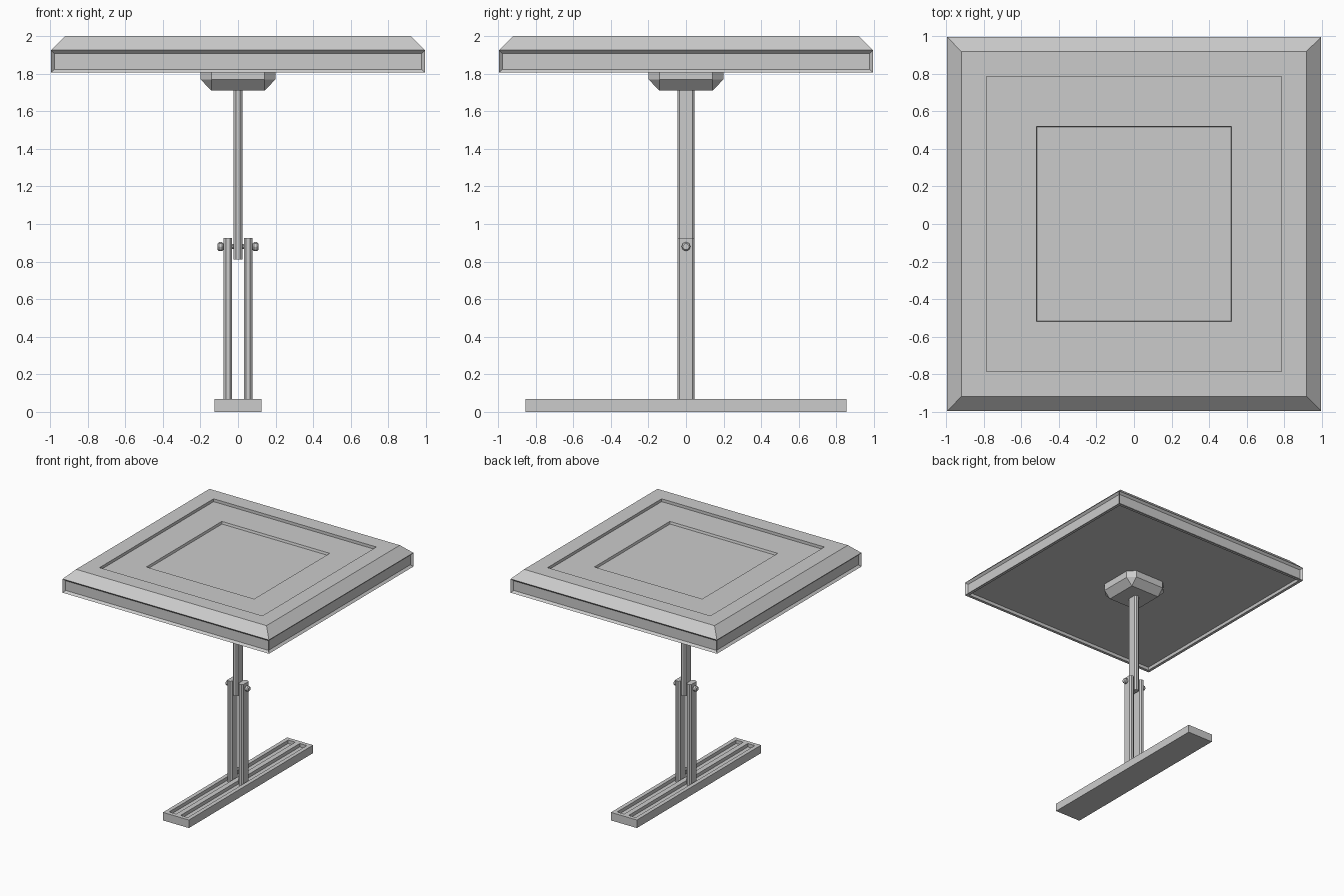
import bpy, bmesh
from math import pi
from mathutils import Matrix

if "Cube" in bpy.data.objects:
    bpy.data.objects.remove(bpy.data.objects["Cube"])


def finish(bm, name):
    bmesh.ops.recalc_face_normals(bm, faces=bm.faces)
    me = bpy.data.meshes.new(name)
    bm.to_mesh(me)
    bm.free()
    ob = bpy.data.objects.new(name, me)
    bpy.context.collection.objects.link(ob)
    return ob


def loft(bm, rings):
    """Skin a list of equal-length point rings and cap both ends."""
    loops = [[bm.verts.new(p) for p in r] for r in rings]
    n = len(loops[0])
    sides = []
    for a, b in zip(loops, loops[1:]):
        sides.append([bm.faces.new((a[i], a[(i + 1) % n], b[(i + 1) % n], b[i]))
                      for i in range(n)])
    bm.faces.new(loops[0][::-1])
    bm.faces.new(loops[-1])
    return sides


def rect(hx, hy, z, cx=0):
    return [(cx - hx, -hy, z), (cx + hx, -hy, z), (cx + hx, hy, z), (cx - hx, hy, z)]


def octagon(hx, hy, cut, z, cx=0):
    a, b = hx - cut, hy - cut
    pts = [(-a, -hy), (a, -hy), (hx, -b), (hx, b), (a, hy), (-a, hy), (-hx, b), (-hx, -b)]
    return [(cx + x, y, z) for x, y in pts]


# Table top: bevelled slab, stepped recess on top, shallow recess underneath
bm = bmesh.new()
profile = [(0.965, 1.83), (0.97, 1.805), (0.995, 1.805), (0.995, 1.925), (0.918, 2.0),
           (0.785, 2.0), (0.785, 1.975), (0.52, 1.975), (0.515, 1.955)]
sides = loft(bm, [rect(h, h, z) for h, z in profile])
bmesh.ops.recalc_face_normals(bm, faces=bm.faces)
# Sunken panel on each edge of the slab
panels = sides[2]
bmesh.ops.inset_individual(bm, faces=panels, thickness=0.025, depth=0)
for f in panels:
    shift = f.normal * -0.018
    bmesh.ops.translate(bm, verts=list(f.verts), vec=shift)
finish(bm, "table_top")

# Mounting block: square foot flaring to a corner-cut square
bm = bmesh.new()
pts = rect(0.142, 0.142, 1.71) + octagon(0.2, 0.2, 0.058, 1.77) + octagon(0.2, 0.2, 0.058, 1.832)
for p in pts:
    bm.verts.new(p)
bmesh.ops.convex_hull(bm, input=bm.verts)
finish(bm, "mounting_block")


# Post bars with chamfered edges
def bar(name, cx, z0, z1):
    bm = bmesh.new()
    loft(bm, [octagon(0.023, 0.046, 0.012, z, cx) for z in (z0, z1)])
    finish(bm, name)


bar("upper_post", 0, 0.81, 1.715)
for s, side in ((-1, "left"), (1, "right")):
    bar(side + "_lower_post", s * 0.054, 0.035, 0.925)


# Pivot bolt with a head at each end
def rod(name, cx, length, r1, r2):
    bm = bmesh.new()
    bmesh.ops.create_cone(bm, cap_ends=True, segments=8, radius1=r1, radius2=r2, depth=length,
                          matrix=Matrix.Translation((cx, 0, 0.88))
                          @ Matrix.Rotation(pi / 2, 4, 'Y') @ Matrix.Rotation(pi / 8, 4, 'Z'))
    return finish(bm, name)


rod("pivot_bolt", 0, 0.18, 0.014, 0.014)
for s, side in ((-1, "left"), (1, "right")):
    head = rod(side + "_bolt_head", s * 0.093, 0.034, 0.025, 0.025)
    bev = head.modifiers.new("bevel", 'BEVEL')
    bev.width = 0.008
    bev.segments = 1

# Base: bar with two long sunken channels in its upper face
bm = bmesh.new()
xs = [-0.125, -0.09, -0.022, 0.022, 0.09, 0.125]
ys = [-0.855, -0.82, 0.82, 0.855]
grid = [[bm.verts.new((x, y, 0.07)) for y in ys] for x in xs]
cells = {(i, j): bm.faces.new((grid[i][j], grid[i + 1][j], grid[i + 1][j + 1], grid[i][j + 1]))
         for i in range(5) for j in range(3)}
rim = [e for e in bm.edges if e.is_boundary]
ext = bmesh.ops.extrude_edge_only(bm, edges=rim)["geom"]
low = [g for g in ext if isinstance(g, bmesh.types.BMVert)]
bmesh.ops.translate(bm, verts=low, vec=(0, 0, -0.07))
bmesh.ops.contextual_create(bm, geom=[e for e in bm.edges if e.is_boundary])
for i in (1, 3):
    res = bmesh.ops.extrude_discrete_faces(bm, faces=[cells[i, 1]])
    bmesh.ops.translate(bm, verts=list(res["faces"][0].verts), vec=(0, 0, -0.03))
finish(bm, "base")
